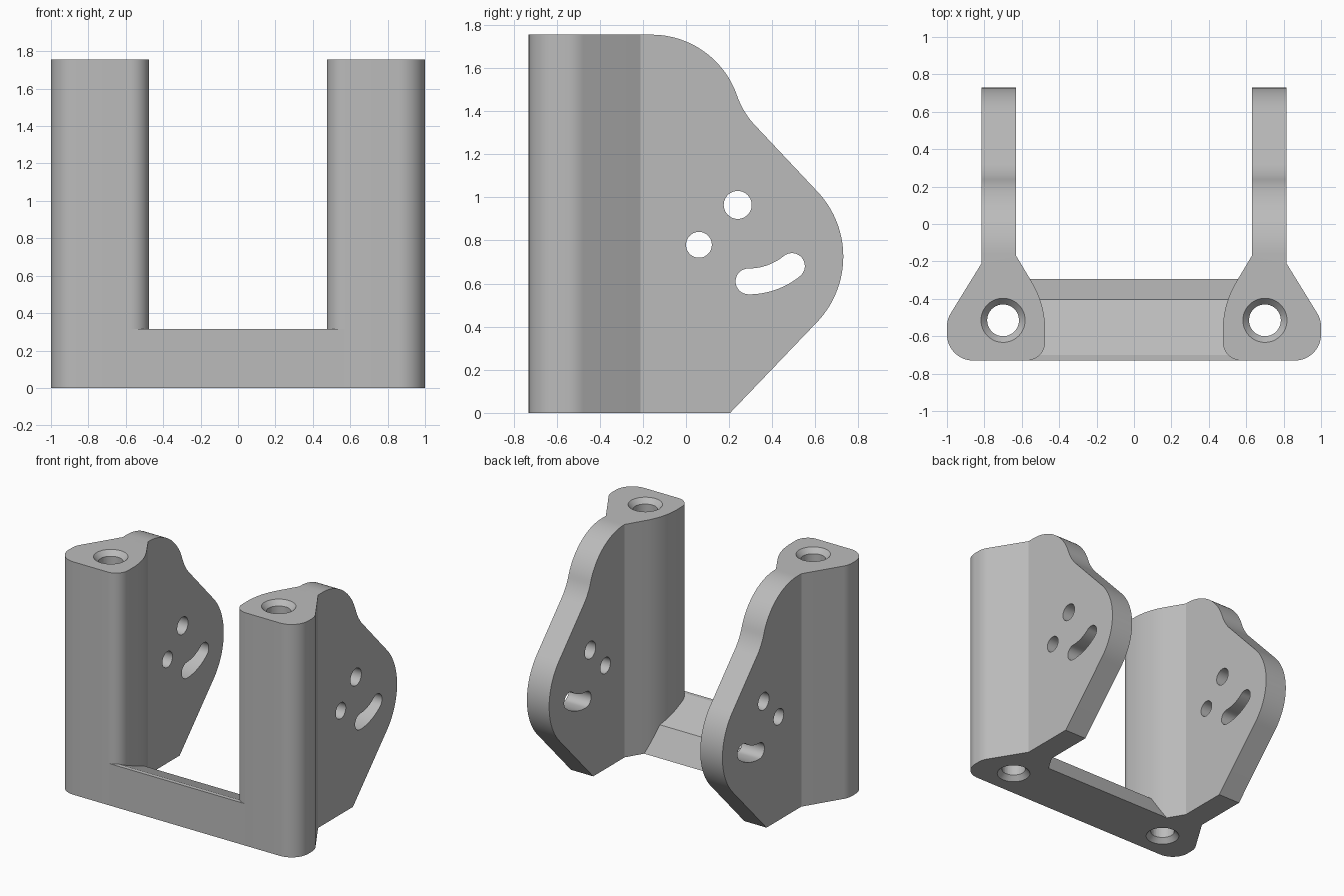
import bpy, bmesh
from math import sin, cos, tan, radians
from mathutils import Matrix, Vector

old = bpy.data.objects.get("Cube")
if old:
    bpy.data.objects.remove(old, do_unlink=True)

HEIGHT = 1.755
GREY = (0.5, 0.5, 0.5, 1)
mat = bpy.data.materials.new("plain grey")
mat.use_nodes = True
mat.diffuse_color = GREY
mat.node_tree.nodes["Principled BSDF"].inputs["Base Color"].default_value = GREY

# Profile drawn in (y, z), extruded along x
SIDEWAYS = Matrix(((0, 0, 1, 0), (1, 0, 0, 0), (0, 1, 0, 0), (0, 0, 0, 1)))


def finish(name, bm):
    bmesh.ops.recalc_face_normals(bm, faces=bm.faces)
    mesh = bpy.data.meshes.new(name)
    bm.to_mesh(mesh)
    bm.free()
    mesh.materials.append(mat)
    obj = bpy.data.objects.new(name, mesh)
    bpy.context.collection.objects.link(obj)
    return obj


def prism(name, pts, low, high, matrix=Matrix()):
    bm = bmesh.new()
    face = bm.faces.new([bm.verts.new((a, b, low)) for a, b in pts])
    ext = bmesh.ops.extrude_face_region(bm, geom=[face])
    moved = [v for v in ext["geom"] if isinstance(v, bmesh.types.BMVert)]
    bmesh.ops.translate(bm, verts=moved, vec=(0, 0, high - low))
    bmesh.ops.transform(bm, matrix=matrix, verts=bm.verts)
    return finish(name, bm)


def cone(x, y, z, r1, r2, depth):
    bm = bmesh.new()
    bmesh.ops.create_cone(bm, cap_ends=True, segments=48, radius1=r1, radius2=r2,
                          depth=depth, matrix=Matrix.Translation((x, y, z)))
    return finish("cutter", bm)


def arc(cx, cy, r, a0, a1, n=24):
    angles = [radians(a0 + (a1 - a0) * i / n) for i in range(n + 1)]
    return [(cx + r * cos(a), cy + r * sin(a)) for a in angles]


def rounded(corners, n=12):
    # Replace each corner (x, y, radius) with a tangent arc
    pts = []
    for i, (x, y, r) in enumerate(corners):
        p = Vector((x, y))
        if r == 0:
            pts.append((x, y))
            continue
        u = (Vector(corners[i - 1][:2]) - p).normalized()
        v = (Vector(corners[(i + 1) % len(corners)][:2]) - p).normalized()
        half = u.angle(v) / 2
        centre = p + (u + v).normalized() * (r / sin(half))
        start = p + u * (r / tan(half)) - centre
        end = p + v * (r / tan(half)) - centre
        turn = start.angle_signed(end)
        for k in range(n + 1):
            a = -turn * k / n
            q = Vector((start.x * cos(a) - start.y * sin(a),
                        start.x * sin(a) + start.y * cos(a)))
            pts.append(tuple(centre + q))
    return pts


def cut(obj, cutters):
    for cutter in cutters:
        mod = obj.modifiers.new("cut", 'BOOLEAN')
        mod.operation = 'DIFFERENCE'
        mod.solver = 'EXACT'
        mod.object = cutter
        bpy.context.view_layer.objects.active = obj
        bpy.ops.object.modifier_apply(modifier=mod.name)
        bpy.data.objects.remove(cutter, do_unlink=True)


def smooth(obj):
    bpy.ops.object.select_all(action='DESELECT')
    obj.select_set(True)
    bpy.context.view_layer.objects.active = obj
    bpy.ops.object.shade_smooth_by_angle(angle=radians(25))


def mirrored(obj, name):
    mesh = obj.data.copy()
    mesh.transform(Matrix.Scale(-1, 4, (1, 0, 0)))
    mesh.flip_normals()
    other = bpy.data.objects.new(name, mesh)
    bpy.context.collection.objects.link(other)
    return other


# Upright post with a countersunk bolt hole at both ends
post = prism("left_post", rounded([
    (0.815, -0.21, 0), (0.63, -0.17, 0), (0.475, -0.43, 0.5),
    (0.475, -0.73, 0.1), (1.0, -0.73, 0.14), (1.0, -0.51, 0.14)]), 0, HEIGHT)
HX, HY = 0.70, -0.515
cut(post, [cone(HX, HY, HEIGHT / 2, 0.085, 0.085, HEIGHT + 0.2),
           cone(HX, HY, HEIGHT, 0.082, 0.154, 0.08),
           cone(HX, HY, 0, 0.154, 0.082, 0.08)])

# Side plate: rounded nose, fillet and rounded shoulder
outline = [(-0.22, 0), (0.205, 0)]
outline += arc(0.29, 0.725, 0.44, -45, 45)
ang, fillet, shoulder = 19, 0.38, 0.42
reach = shoulder + fillet
outline += arc(-0.16 + reach * cos(radians(ang)),
               HEIGHT - shoulder + reach * sin(radians(ang)),
               fillet, 225, 180 + ang, 10)
outline += arc(-0.16, HEIGHT - shoulder, shoulder, ang, 90)[1:]
outline += [(-0.22, HEIGHT)]
plate = prism("left_plate", outline, 0.63, 0.815, SIDEWAYS)

# Two round holes and one curved slot through the plate
SY, SZ, SR, SW = 0.29, 0.93, 0.32, 0.06
tip = radians(-51)
slot = arc(SY, SZ, SR + SW, -90, -51, 16)
slot += arc(SY + SR * cos(tip), SZ + SR * sin(tip), SW, -51, 129, 16)[1:]
slot += arc(SY, SZ, SR - SW, -51, -90, 16)[1:]
slot += arc(SY, SZ - SR, SW, 90, 270, 16)[1:-1]
holes = [arc(0.06, 0.78, 0.06, 0, 360, 40)[:-1],
         arc(0.24, 0.965, 0.065, 0, 360, 40)[:-1], slot]
cut(plate, [prism("cutter", h, 0.5, 0.95, SIDEWAYS) for h in holes])

for part, twin in ((post, "right_post"), (plate, "right_plate")):
    smooth(part)
    mirrored(part, twin)

# Crossbar with a sloped top and a steep back
prism("crossbar", [(-0.73, 0), (-0.295, 0), (-0.405, 0.19),
                   (-0.70, 0.315), (-0.73, 0.315)], -0.57, 0.57, SIDEWAYS)
